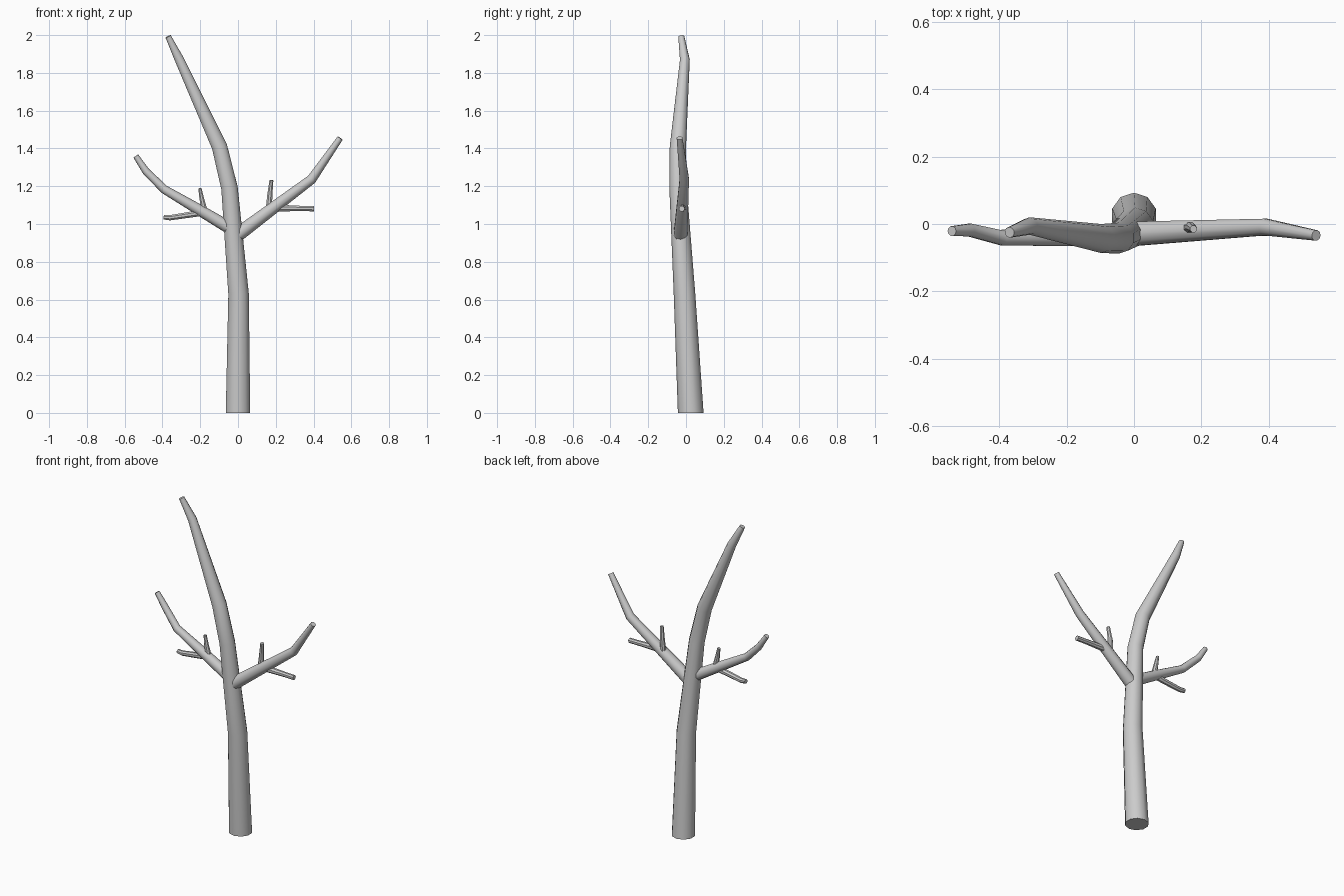
import bpy, bmesh, math
from mathutils import Vector

if "Cube" in bpy.data.objects:
    bpy.data.objects.remove(bpy.data.objects["Cube"])


def limb(name, path, sides=10):
    """Tapered tube through (x, y, z, radius) points, capped at both ends."""
    pts = [Vector(p[:3]) for p in path]
    bm = bmesh.new()
    rings = []
    t0 = (pts[1] - pts[0]).normalized()
    ref = Vector((1, 0, 0)) if abs(t0.x) < 0.6 else Vector((0, 1, 0))
    for i, p in enumerate(pts):
        if i == 0:
            t = t0
        elif i == len(pts) - 1:
            t = (pts[i] - pts[i - 1]).normalized()
        else:
            t = ((pts[i + 1] - p).normalized() + (p - pts[i - 1]).normalized()).normalized()
        u = (ref - t * ref.dot(t)).normalized()
        ref = u
        v = t.cross(u)
        if name == "trunk" and i == 0:
            u, v = Vector((1, 0, 0)), Vector((0, 1, 0))
        ring = []
        for k in range(sides):
            a = 2 * math.pi * (k + 0.5) / sides
            ring.append(bm.verts.new(p + (u * math.cos(a) + v * math.sin(a)) * path[i][3]))
        rings.append(ring)
    for a, b in zip(rings, rings[1:]):
        for k in range(sides):
            n = (k + 1) % sides
            bm.faces.new((a[k], a[n], b[n], b[k]))
    bm.faces.new(rings[0][::-1])
    bm.faces.new(rings[-1])
    bmesh.ops.recalc_face_normals(bm, faces=bm.faces)
    me = bpy.data.meshes.new(name)
    bm.to_mesh(me)
    bm.free()
    ob = bpy.data.objects.new(name, me)
    bpy.context.collection.objects.link(ob)
    bpy.ops.object.select_all(action='DESELECT')
    ob.select_set(True)
    bpy.context.view_layer.objects.active = ob
    bpy.ops.object.shade_smooth_by_angle(angle=math.radians(40))
    return ob


# Trunk, curving up to the top tip
limb("trunk", [(0, 0.025, 0, 0.068), (0.003, -0.008, 0.63, 0.057),
               (-0.045, -0.042, 1.19, 0.046), (-0.098, -0.043, 1.41, 0.043),
               (-0.31, -0.006, 1.87, 0.026), (-0.37, -0.025, 1.993, 0.016)])

# Main side branches
limb("right_branch", [(0.0, -0.029, 0.945, 0.038), (0.39, -0.009, 1.237, 0.026),
                      (0.541, -0.034, 1.455, 0.016)])
limb("left_branch", [(-0.02, -0.033, 0.965, 0.034), (-0.18, -0.037, 1.06, 0.030),
                     (-0.39, -0.042, 1.183, 0.023), (-0.488, -0.018, 1.28, 0.020),
                     (-0.541, -0.021, 1.36, 0.015)])

# Small twigs, one upright and one level on each branch
limb("right_upright_twig", [(0.163, -0.012, 1.07, 0.018), (0.168, -0.008, 1.15, 0.015),
                            (0.177, -0.015, 1.232, 0.011)], 8)
limb("right_level_twig", [(0.18, -0.018, 1.085, 0.020), (0.34, -0.020, 1.082, 0.015),
                          (0.402, -0.022, 1.081, 0.015)], 8)
limb("left_upright_twig", [(-0.175, -0.036, 1.06, 0.018), (-0.193, -0.036, 1.14, 0.013),
                           (-0.202, -0.034, 1.19, 0.009)], 8)
limb("left_level_twig", [(-0.16, -0.037, 1.065, 0.020), (-0.25, -0.036, 1.05, 0.017),
                         (-0.36, -0.030, 1.033, 0.015), (-0.393, -0.028, 1.036, 0.013)], 8)
